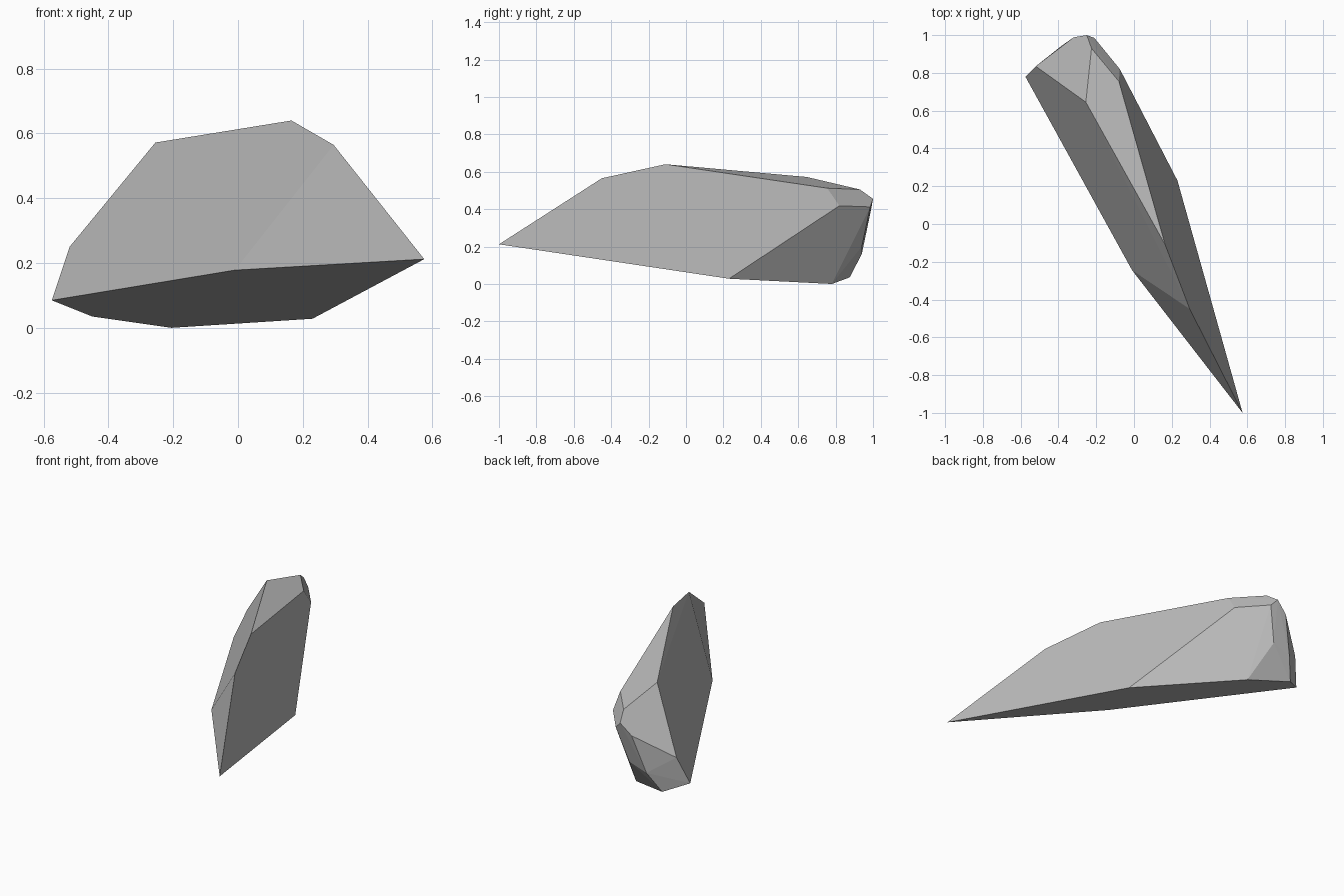
import bpy
import bmesh
import math

default_cube = bpy.data.objects.get("Cube")
if default_cube:
    bpy.data.objects.remove(default_cube, do_unlink=True)


def make_material(name, colour):
    material = bpy.data.materials.new(name)
    material.use_nodes = True
    material.diffuse_color = colour
    shader = material.node_tree.nodes["Principled BSDF"]
    shader.inputs["Base Color"].default_value = colour
    return material


def make_faceted_stone(name, corners, material):
    """Wrap flat facets around the corners and merge coplanar triangles."""
    bm = bmesh.new()
    for corner in corners:
        bm.verts.new(corner)
    hull = bmesh.ops.convex_hull(bm, input=bm.verts[:])
    stray = {v for v in hull["geom_interior"] if isinstance(v, bmesh.types.BMVert)}
    bmesh.ops.delete(bm, geom=list(stray), context="VERTS")
    bmesh.ops.dissolve_limit(bm, angle_limit=math.radians(1.5),
                             verts=bm.verts[:], edges=bm.edges[:])
    bmesh.ops.recalc_face_normals(bm, faces=bm.faces[:])
    mesh = bpy.data.meshes.new(name)
    bm.to_mesh(mesh)
    bm.free()
    mesh.materials.append(material)
    stone = bpy.data.objects.new(name, mesh)
    bpy.context.collection.objects.link(stone)
    return stone


# Pointed tip at the front
tip = [(.575, -1, .212)]
# Ridge running back along the top
ridge = [(.295, -.45, .565), (.165, -.11, .64), (-.255, .645, .572),
         (-.08, .755, .512), (-.225, .93, .505)]
# Underside outline
base = [(-.01, -.245, .178), (-.575, .78, .085), (-.45, .875, .035),
        (-.205, .78, 0), (.23, .23, .028)]
# Chipped blunt end at the back
blunt_end = [(-.52, .835, .25), (-.25, 1, .455), (-.21, .985, .412),
             (-.075, .82, .418), (-.32, .988, .39), (-.27, .94, .2),
             (-.388, .94, .16)]

stone_grey = make_material("stone_grey", (.5, .5, .5, 1))
make_faceted_stone("stone_shard", tip + ridge + base + blunt_end, stone_grey)
